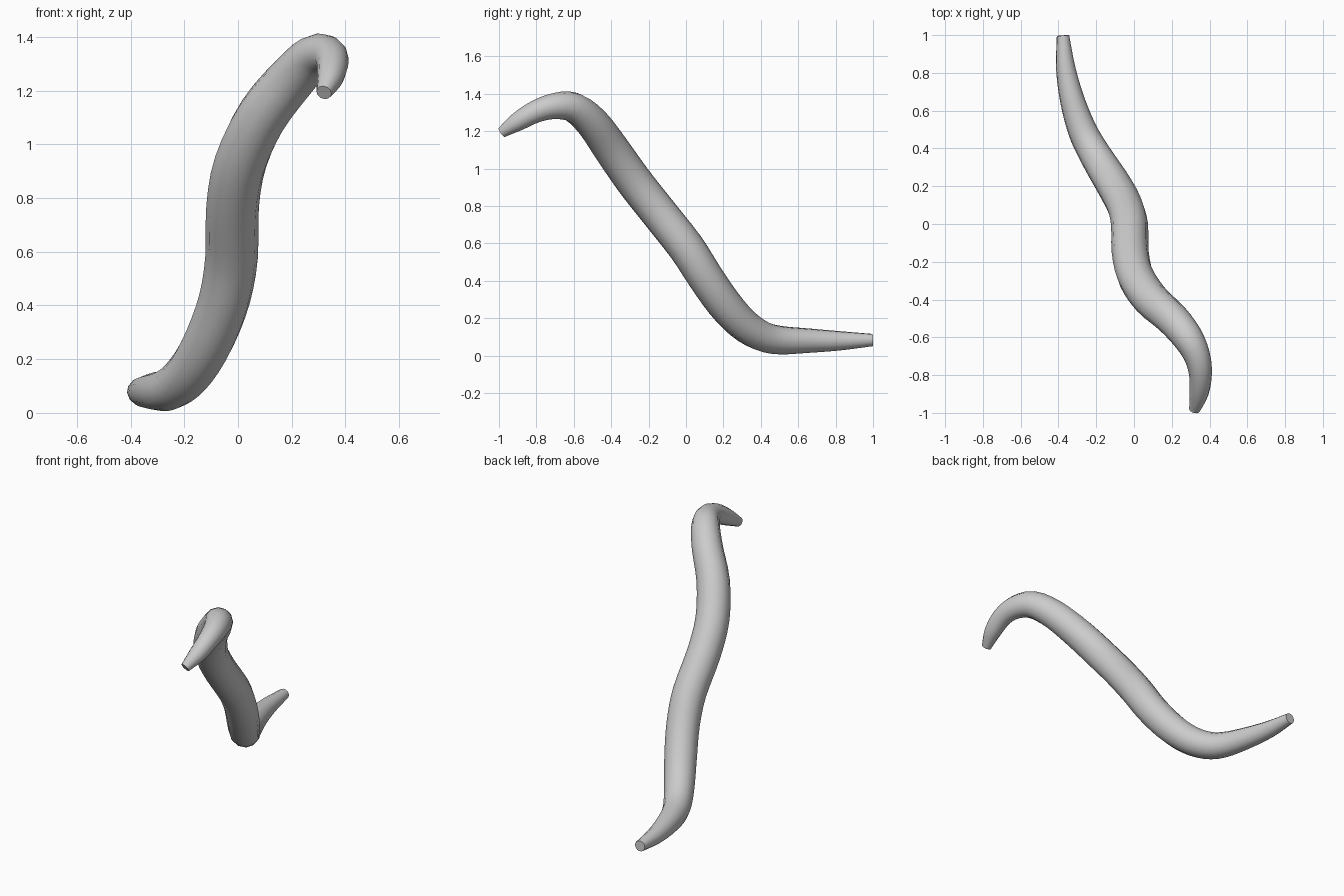
import bpy, bmesh, math
from mathutils import Vector

if "Cube" in bpy.data.objects:
    bpy.data.objects.remove(bpy.data.objects["Cube"])

# Spine of the body: x, y, z, radius, from the raised end to the end on the ground
SPINE = [
    (0.320, -0.985, 1.193, 0.029),
    (0.344, -0.90, 1.250, 0.050),
    (0.352, -0.80, 1.306, 0.060),
    (0.334, -0.70, 1.334, 0.070),
    (0.283, -0.60, 1.326, 0.082),
    (0.200, -0.50, 1.244, 0.090),
    (0.090, -0.40, 1.106, 0.096),
    (0.010, -0.28, 0.935, 0.098),
    (-0.020, -0.15, 0.770, 0.098),
    (-0.024, 0.00, 0.580, 0.098),
    (-0.050, 0.10, 0.425, 0.096),
    (-0.103, 0.20, 0.282, 0.094),
    (-0.165, 0.30, 0.172, 0.089),
    (-0.225, 0.40, 0.107, 0.083),
    (-0.275, 0.50, 0.083, 0.077),
    (-0.325, 0.65, 0.080, 0.066),
    (-0.361, 0.82, 0.079, 0.052),
    (-0.376, 0.998, 0.083, 0.033),
]
SIDES, STEPS = 12, 3


def smooth_path(points, steps):
    """Catmull-Rom interpolation through 4D points."""
    p = [Vector(q) for q in points]
    p = [2 * p[0] - p[1]] + p + [2 * p[-1] - p[-2]]
    out = []
    for i in range(1, len(p) - 2):
        a, b, c, d = p[i - 1:i + 3]
        for k in range(steps):
            t = k / steps
            out.append(0.5 * (2 * b + (c - a) * t + (2 * a - 5 * b + 4 * c - d) * t ** 2
                              + (3 * b - a - 3 * c + d) * t ** 3))
    return out + [p[-2]]


# Tapered tube swept along the spine, blunt flat tips
path = smooth_path(SPINE, STEPS)
centres = [q.to_3d() for q in path]
bm = bmesh.new()
rings = []
side = Vector((1, 0, 0))
for i, c in enumerate(centres):
    tangent = (centres[min(i + 1, len(centres) - 1)] - centres[max(i - 1, 0)]).normalized()
    side = (side - tangent * side.dot(tangent)).normalized()
    up = tangent.cross(side)
    angles = [2 * math.pi * k / SIDES for k in range(SIDES)]
    rings.append([bm.verts.new(c + path[i][3] * (side * math.cos(a) + up * math.sin(a)))
                  for a in angles])
for r0, r1 in zip(rings, rings[1:]):
    for k in range(SIDES):
        n = (k + 1) % SIDES
        bm.faces.new((r0[k], r0[n], r1[n], r1[k]))
bm.faces.new(rings[0])
bm.faces.new(rings[-1])
bmesh.ops.recalc_face_normals(bm, faces=bm.faces)

mesh = bpy.data.meshes.new("worm_body")
bm.to_mesh(mesh)
bm.free()
body = bpy.data.objects.new("worm_body", mesh)
bpy.context.collection.objects.link(body)
bpy.context.view_layer.objects.active = body
body.select_set(True)
bpy.ops.object.shade_smooth_by_angle(angle=math.radians(35))
